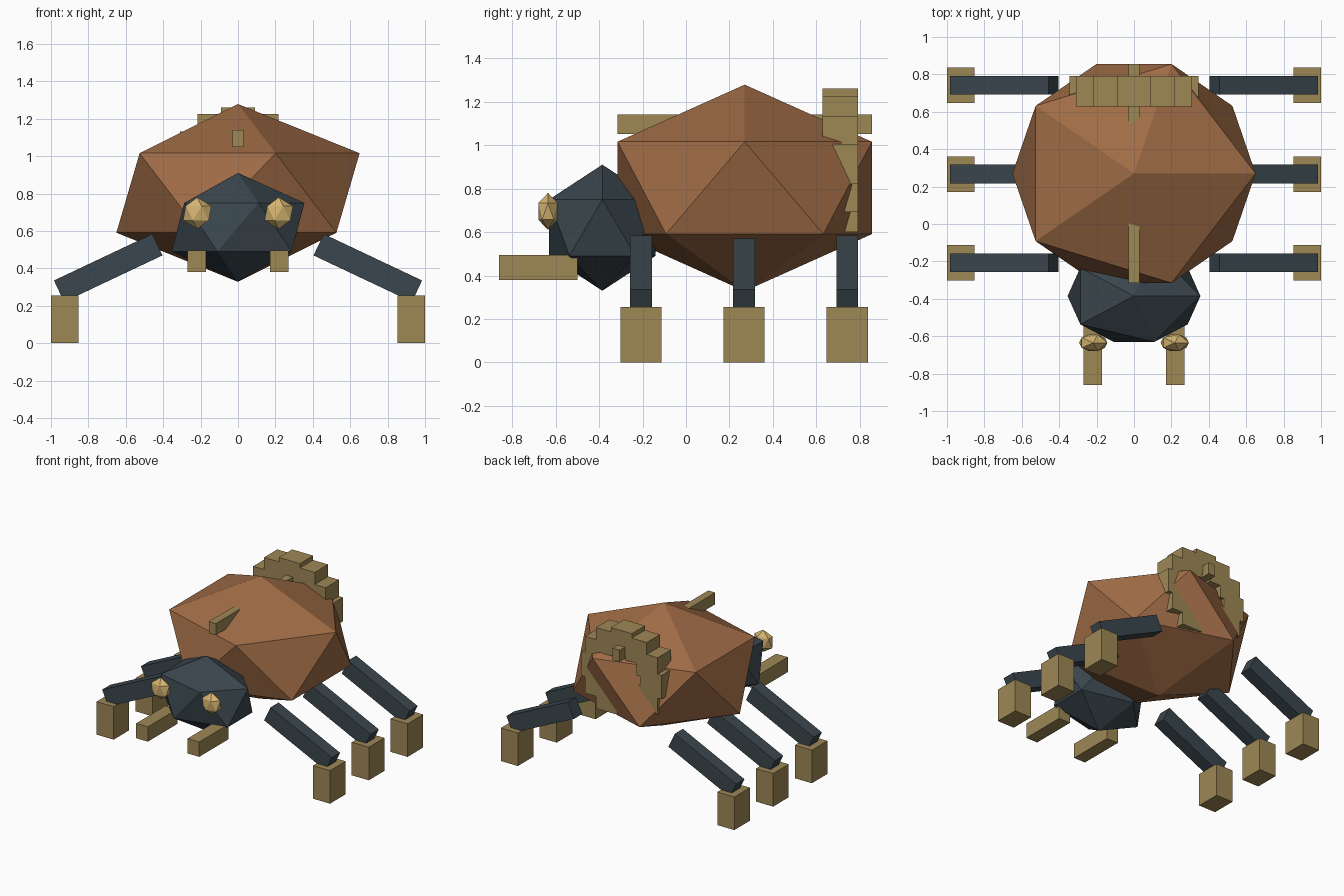
import bpy, bmesh, math
from mathutils import Matrix, Vector

if "Cube" in bpy.data.objects:
    bpy.data.objects.remove(bpy.data.objects["Cube"])


def material(name, rgb):
    """Flat colour from sRGB 0-255, stored as linear."""
    lin = []
    for c in rgb:
        c /= 255
        lin.append(c / 12.92 if c <= 0.04045 else ((c + 0.055) / 1.055) ** 2.4)
    m = bpy.data.materials.new(name)
    m.diffuse_color = (*lin, 1)
    m.use_nodes = True
    m.node_tree.nodes["Principled BSDF"].inputs["Base Color"].default_value = m.diffuse_color
    return m


BROWN = material("shell brown", (160, 108, 70))
DARK = material("dark slate", (58, 70, 77))
TAN = material("horn tan", (157, 135, 85))
GOLD = material("eye gold", (212, 180, 113))


def add_object(name, bm, mat):
    mesh = bpy.data.meshes.new(name)
    bm.to_mesh(mesh)
    bm.free()
    mesh.materials.append(mat)
    ob = bpy.data.objects.new(name, mesh)
    bpy.context.collection.objects.link(ob)
    return ob


def box(name, centre, size, mat, tilt=0.0):
    bm = bmesh.new()
    bmesh.ops.create_cube(bm, size=1, matrix=Matrix.Diagonal((*size, 1)))
    ob = add_object(name, bm, mat)
    ob.location = centre
    ob.rotation_euler = (0, tilt, 0)
    return ob


def gem(name, centre, radii, mat):
    """Scaled 20-sided ball."""
    bm = bmesh.new()
    bmesh.ops.create_icosphere(bm, subdivisions=1, radius=1,
                               matrix=Matrix.Diagonal((*radii, 1)))
    ob = add_object(name, bm, mat)
    ob.location = centre
    return ob


# Body shell and head
gem("body_shell", (0, 0.27, 0.803), (0.727, 0.688, 0.475), BROWN)
gem("head", (0, -0.385, 0.62), (0.397, 0.288, 0.29), DARK)

# Ridge along the back
box("back_ridge", (0, 0.27, 1.095), (0.06, 1.17, 0.09), TAN)

for side, s in (("left", -1), ("right", 1)):
    # Eyes and jaws
    gem(f"{side}_eye", (s * 0.218, -0.635, 0.695), (0.085, 0.052, 0.085), GOLD)
    box(f"{side}_jaw", (s * 0.22, -0.68, 0.438), (0.10, 0.36, 0.115), TAN)
    # Three sloping legs with block feet
    for pos, y in (("front", -0.207), ("middle", 0.267), ("rear", 0.742)):
        box(f"{pos}_{side}_leg", (s * 0.694, y, 0.402), (0.582, 0.10, 0.127),
            DARK, s * math.radians(25.3))
        box(f"{pos}_{side}_foot", (s * 0.927, y, 0.128), (0.146, 0.19, 0.256), TAN)

# Rear crest: ring of upright blocks, open at the bottom
bm = bmesh.new()
for i in range(-5, 6):
    a = math.radians(30 * i)
    pos = Vector((0.255 * math.sin(a), 0.71, 0.9125 + 0.255 * math.cos(a)))
    bmesh.ops.create_cube(bm, size=1, matrix=Matrix.Translation(pos)
                          @ Matrix.Diagonal((0.18, 0.162, 0.185, 1)))
add_object("rear_crest", bm, TAN)
